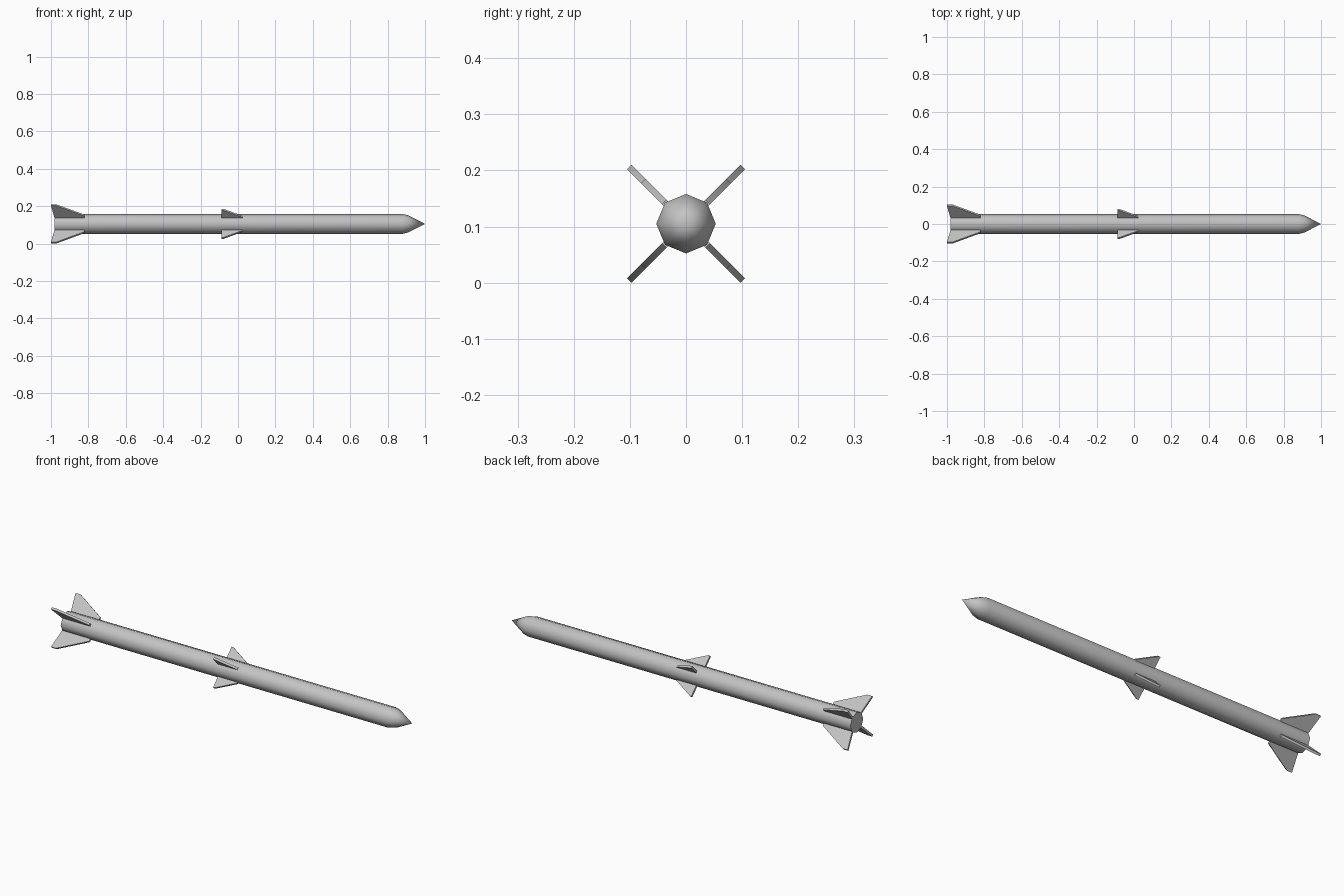
import bpy, bmesh
from math import radians, cos, sin
from mathutils import Matrix

if "Cube" in bpy.data.objects:
    bpy.data.objects.remove(bpy.data.objects["Cube"])

AXIS_Z = 0.105
SIDES = 8

grey = bpy.data.materials.new("light_grey")
grey.use_nodes = True
colour = (0.55, 0.55, 0.55, 1)
grey.diffuse_color = colour
grey.node_tree.nodes["Principled BSDF"].inputs["Base Color"].default_value = colour


def finish(bm, name):
    bmesh.ops.recalc_face_normals(bm, faces=bm.faces)
    mesh = bpy.data.meshes.new(name)
    bm.to_mesh(mesh)
    bm.free()
    mesh.materials.append(grey)
    obj = bpy.data.objects.new(name, mesh)
    obj.location.z = AXIS_Z
    bpy.context.collection.objects.link(obj)
    bpy.ops.object.select_all(action="DESELECT")
    obj.select_set(True)
    bpy.context.view_layer.objects.active = obj
    bpy.ops.object.shade_smooth_by_angle(angle=radians(60))
    return obj


def fuselage(name, profile, tip_x):
    """Octagonal tube along x with a flat tail and a pointed nose."""
    bm = bmesh.new()
    angles = [radians(360 * i / SIDES) for i in range(SIDES)]
    rings = [[bm.verts.new((x, r * cos(a), r * sin(a))) for a in angles]
             for x, r in profile]
    bm.faces.new(rings[0])
    for a, b in zip(rings, rings[1:]):
        for i in range(SIDES):
            j = (i + 1) % SIDES
            bm.faces.new((a[i], a[j], b[j], b[i]))
    tip = bm.verts.new((tip_x, 0, 0))
    for i in range(SIDES):
        bm.faces.new((rings[-1][i], rings[-1][(i + 1) % SIDES], tip))
    return finish(bm, name)


def fin(name, outline, thickness, angle):
    """Flat plate drawn as (x, radius), turned about the body axis."""
    bm = bmesh.new()
    face = bm.faces.new([bm.verts.new((x, -thickness / 2, r)) for x, r in outline])
    out = bmesh.ops.extrude_face_region(bm, geom=[face])
    moved = [v for v in out["geom"] if isinstance(v, bmesh.types.BMVert)]
    bmesh.ops.translate(bm, verts=moved, vec=(0, thickness, 0))
    bmesh.ops.rotate(bm, verts=bm.verts, matrix=Matrix.Rotation(radians(angle), 3, "X"))
    return finish(bm, name)


# Body with nose cone
fuselage("body", [(-0.98, 0.053), (0.88, 0.053), (0.91, 0.046)], 1.0)

# Four swept tail fins and four middle fins in an X layout
tail_outline = [(-0.98, 0.045), (-0.82, 0.045), (-0.82, 0.064),
                (-0.972, 0.143), (-1.0, 0.143)]
middle_outline = [(-0.087, 0.045), (0.025, 0.045), (0.025, 0.055),
                  (-0.078, 0.108), (-0.087, 0.108)]
corners = {"upper_right": 45, "lower_right": 135, "lower_left": 225, "upper_left": 315}
for corner, angle in corners.items():
    fin("tail_fin_" + corner, tail_outline, 0.011, angle)
    fin("middle_fin_" + corner, middle_outline, 0.011, angle)
